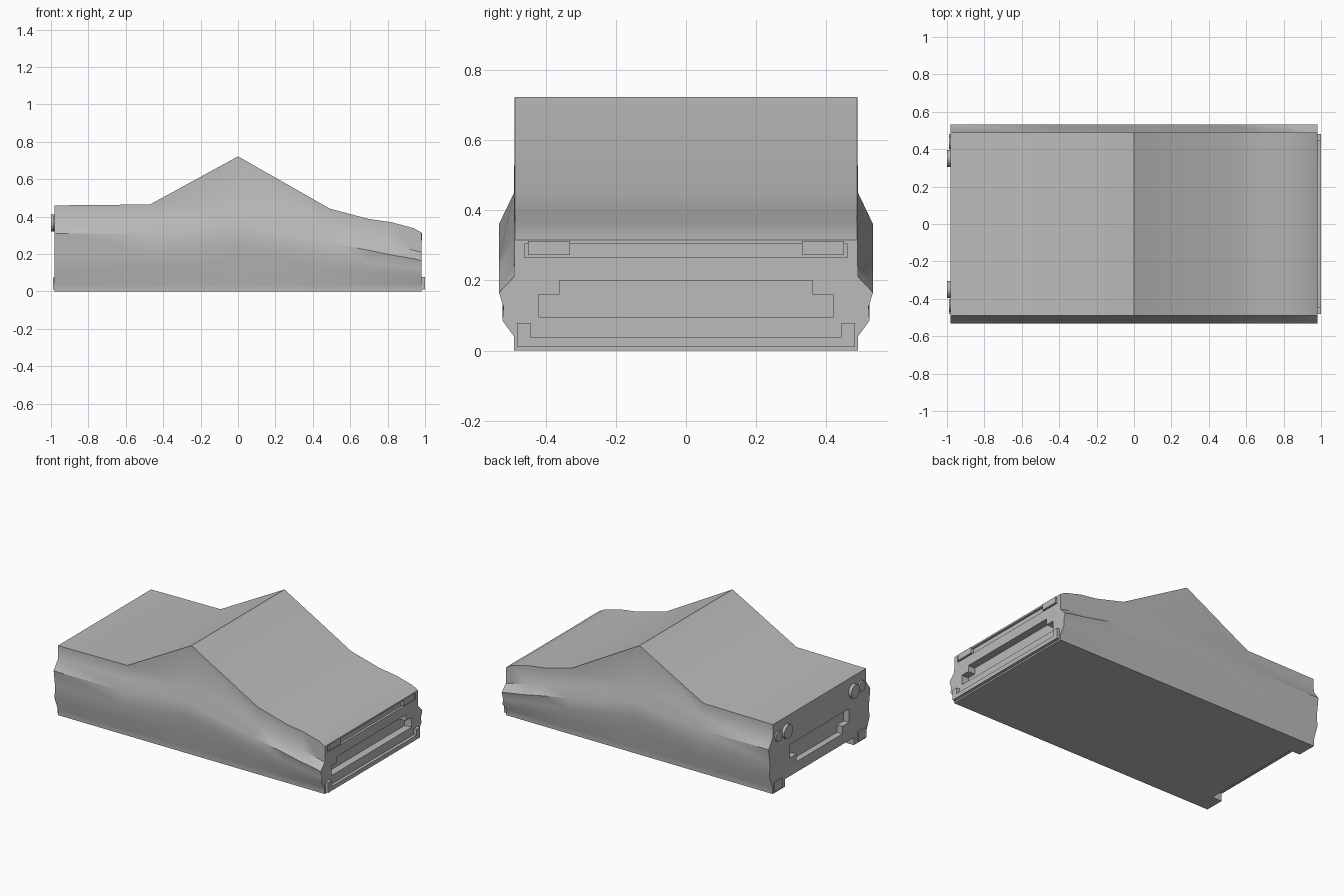
import bpy, bmesh, math
from mathutils import Matrix

if "Cube" in bpy.data.objects:
    bpy.data.objects.remove(bpy.data.objects["Cube"])

grey = bpy.data.materials.new("plain_grey")
grey.diffuse_color = (0.5, 0.5, 0.5, 1)
grey.use_nodes = True
grey.node_tree.nodes["Principled BSDF"].inputs["Base Color"].default_value = grey.diffuse_color


def finish(name, bm):
    bmesh.ops.recalc_face_normals(bm, faces=bm.faces)
    mesh = bpy.data.meshes.new(name)
    bm.to_mesh(mesh)
    bm.free()
    mesh.materials.append(grey)
    ob = bpy.data.objects.new(name, mesh)
    bpy.context.collection.objects.link(ob)
    return ob


def loft(name, rings):
    """Skin a list of matching closed rings and cap both ends."""
    bm = bmesh.new()
    vs = [[bm.verts.new(p) for p in r] for r in rings]
    n = len(vs[0])
    for a, b in zip(vs, vs[1:]):
        for i in range(n):
            j = (i + 1) % n
            bm.faces.new((a[i], a[j], b[j], b[i]))
    bm.faces.new(vs[0])
    bm.faces.new(vs[-1][::-1])
    return finish(name, bm)


def prism(name, half, x0, x1):
    """Extrude a mirrored (y, z) outline along x."""
    out = half + [(-y, z) for y, z in reversed(half)]
    return loft(name, [[(x, y, z) for y, z in out] for x in (x0, x1)])


def box(name, x0, x1, y0, y1, z0, z1):
    out = [(y0, z0), (y1, z0), (y1, z1), (y0, z1)]
    return loft(name, [[(x, y, z) for y, z in out] for x in (x0, x1)])


def lamp(name, y, z, r, x0, x1):
    bm = bmesh.new()
    m = Matrix.Translation(((x0 + x1) / 2, y, z)) @ Matrix.Rotation(math.pi / 2, 4, 'Y')
    bmesh.ops.create_cone(bm, cap_ends=True, segments=24, radius1=r, radius2=r,
                          depth=abs(x1 - x0), matrix=m)
    return finish(name, bm)


# body stations: x, lower bulge z, waist z, upper bulge z, shoulder z, top z
stations = [
    (-0.98, 0.120, 0.210, 0.310, 0.370, 0.460),
    (-0.47, 0.120, 0.210, 0.310, 0.380, 0.465),
    (0.00, 0.165, 0.260, 0.360, 0.450, 0.722),
    (0.49, 0.120, 0.185, 0.260, 0.325, 0.443),
    (0.70, 0.105, 0.155, 0.220, 0.275, 0.387),
    (0.82, 0.097, 0.140, 0.195, 0.245, 0.370),
    (0.94, 0.088, 0.127, 0.175, 0.220, 0.338),
    (0.98, 0.085, 0.124, 0.165, 0.210, 0.315),
]
rings = []
for x, low, waist, up, shoulder, top in stations:
    half = [(0.49, 0), (0.49, 0.04), (0.523, low), (0.52, waist),
            (0.533, up), (0.49, shoulder), (0.488, top)]
    out = half + [(-y, z) for y, z in reversed(half)]
    rings.append([(x, y, z) for y, z in out])
body = loft("car_body", rings)

# recesses: grille, lamp strip, rear plate, rear underside notch
grille = [(0.42, 0.095), (0.42, 0.16), (0.36, 0.16), (0.36, 0.20)]
plate = [(0.30, 0.11), (0.30, 0.17), (0.24, 0.17), (0.24, 0.27)]
plate = [(0.24, 0.12), (0.24, 0.17), (0.31, 0.17), (0.31, 0.26)]
cutters = [
    prism("grille_cutter", grille, 0.93, 1.1),
    box("lamp_strip_cutter", 0.965, 1.1, -0.46, 0.46, 0.265, 0.304),
    prism("rear_plate_cutter", plate, -1.1, -0.94),
    box("rear_notch_cutter", -1.1, -0.91, -0.36, 0.36, -0.1, 0.05),
]
bpy.context.view_layer.objects.active = body
for c in cutters:
    mod = body.modifiers.new(c.name, 'BOOLEAN')
    mod.operation = 'DIFFERENCE'
    mod.solver = 'EXACT'
    mod.object = c
    bpy.ops.object.modifier_apply(modifier=mod.name)
    bpy.data.objects.remove(c)

bpy.ops.object.select_all(action='DESELECT')
body.select_set(True)
bpy.ops.object.shade_smooth_by_angle(angle=math.radians(40))

# front bumper: a shallow U
prism("front_bumper", [(0.482, 0.01), (0.482, 0.078), (0.443, 0.078), (0.443, 0.038)],
      0.96, 1.0)

# front lamps and round rear lamps on both sides
for s, side in ((1, "right"), (-1, "left")):
    a, b = sorted((s * 0.33, s * 0.45))
    box("front_lamp_" + side, 0.95, 0.985, a, b, 0.272, 0.312)
    lamp("rear_lamp_" + side, s * 0.35, 0.365, 0.045, -0.95, -1.0)
    lamp("outer_rear_lamp_" + side, s * 0.435, 0.365, 0.035, -0.95, -0.99)
    a, b = sorted((s * 0.40, s * 0.482))
    box("rear_bumper_end_" + side, -0.988, -0.95, a, b, 0.01, 0.075)
